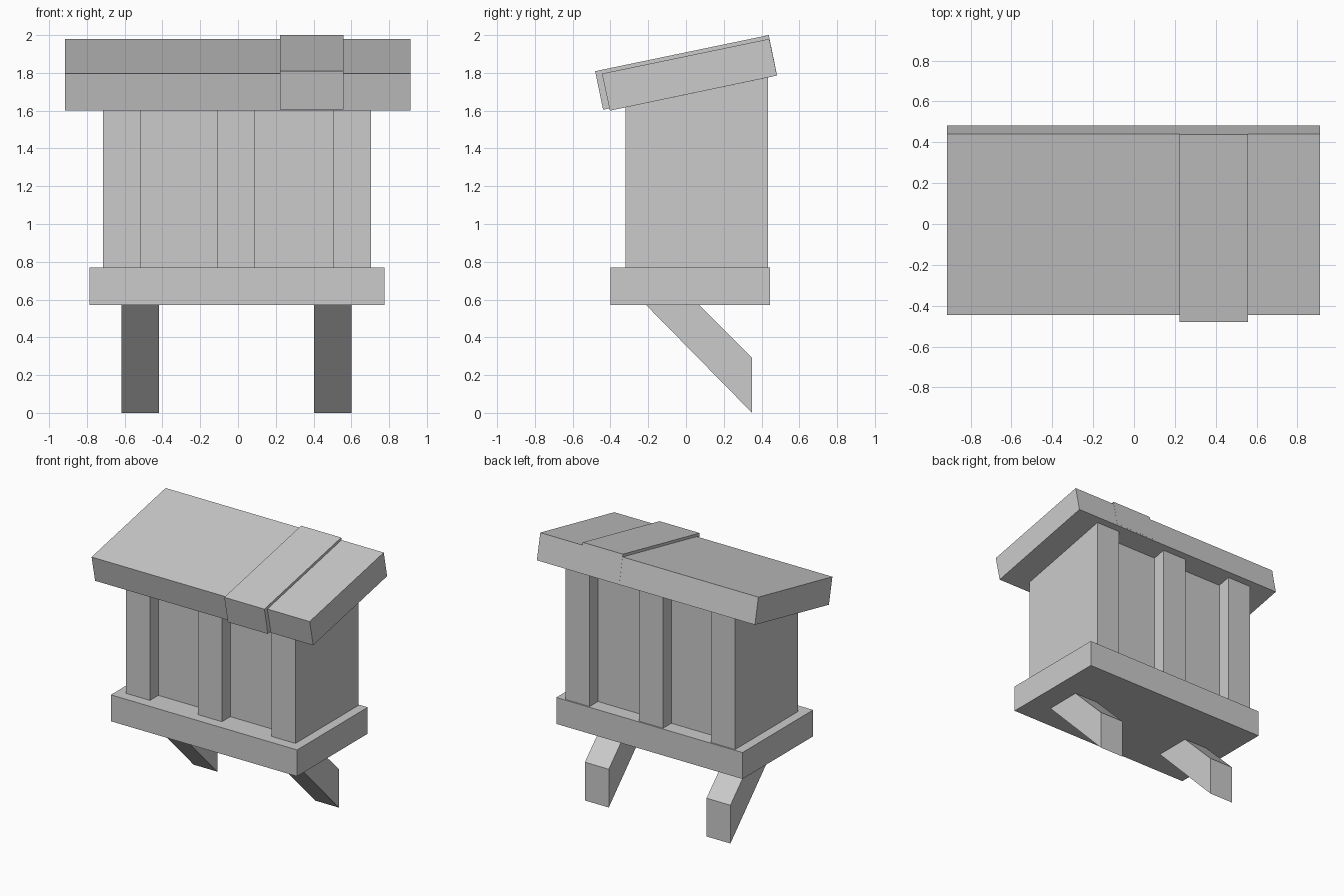
import bpy
import bmesh

if "Cube" in bpy.data.objects:
    bpy.data.objects.remove(bpy.data.objects["Cube"])


def extrude_x(name, profile, x0, x1):
    """Solid made by sweeping a (y, z) profile from x0 to x1."""
    bm = bmesh.new()
    face = bm.faces.new([bm.verts.new((x0, y, z)) for y, z in profile])
    swept = bmesh.ops.extrude_face_region(bm, geom=[face])["geom"]
    verts = [v for v in swept if isinstance(v, bmesh.types.BMVert)]
    bmesh.ops.translate(bm, verts=verts, vec=(x1 - x0, 0, 0))
    bmesh.ops.recalc_face_normals(bm, faces=bm.faces)
    mesh = bpy.data.meshes.new(name)
    bm.to_mesh(mesh)
    bm.free()
    obj = bpy.data.objects.new(name, mesh)
    bpy.context.collection.objects.link(obj)
    return obj


def under_roof(y):
    """Height of the sloping roof underside at depth y."""
    return 1.60 + (y + 0.403) * 0.21


def wall_profile(y0, y1, z0=0.77):
    return [(y0, z0), (y1, z0), (y1, under_roof(y1)), (y0, under_roof(y0))]


# Base slab
extrude_x("base", [(-0.40, 0.57), (0.445, 0.57), (0.445, 0.77), (-0.40, 0.77)],
          -0.785, 0.775)

# Three full-depth upright slabs with recessed panels between them
slabs = [(-0.715, -0.513), (-0.112, 0.09), (0.503, 0.705)]
for x0, x1 in slabs:
    extrude_x("upright", wall_profile(-0.32, 0.435), x0, x1)
for left, right in zip(slabs, slabs[1:]):
    extrude_x("panel", wall_profile(-0.22, 0.335), left[1], right[0])

# Tilted roof and the raised strip across it
extrude_x("roof", [(-0.403, 1.60), (0.482, 1.786), (0.441, 1.98), (-0.445, 1.796)],
          -0.915, 0.912)
extrude_x("roof_strip", [(-0.439, 1.605), (0.480, 1.798), (0.438, 2.0), (-0.481, 1.809)],
          0.222, 0.558)

# Slanted wall-bracket legs
leg = [(-0.21, 0.57), (0.07, 0.57), (0.35, 0.29), (0.35, 0.0)]
for x0, x1 in [(-0.617, -0.417), (0.402, 0.602)]:
    extrude_x("leg", leg, x0, x1)
